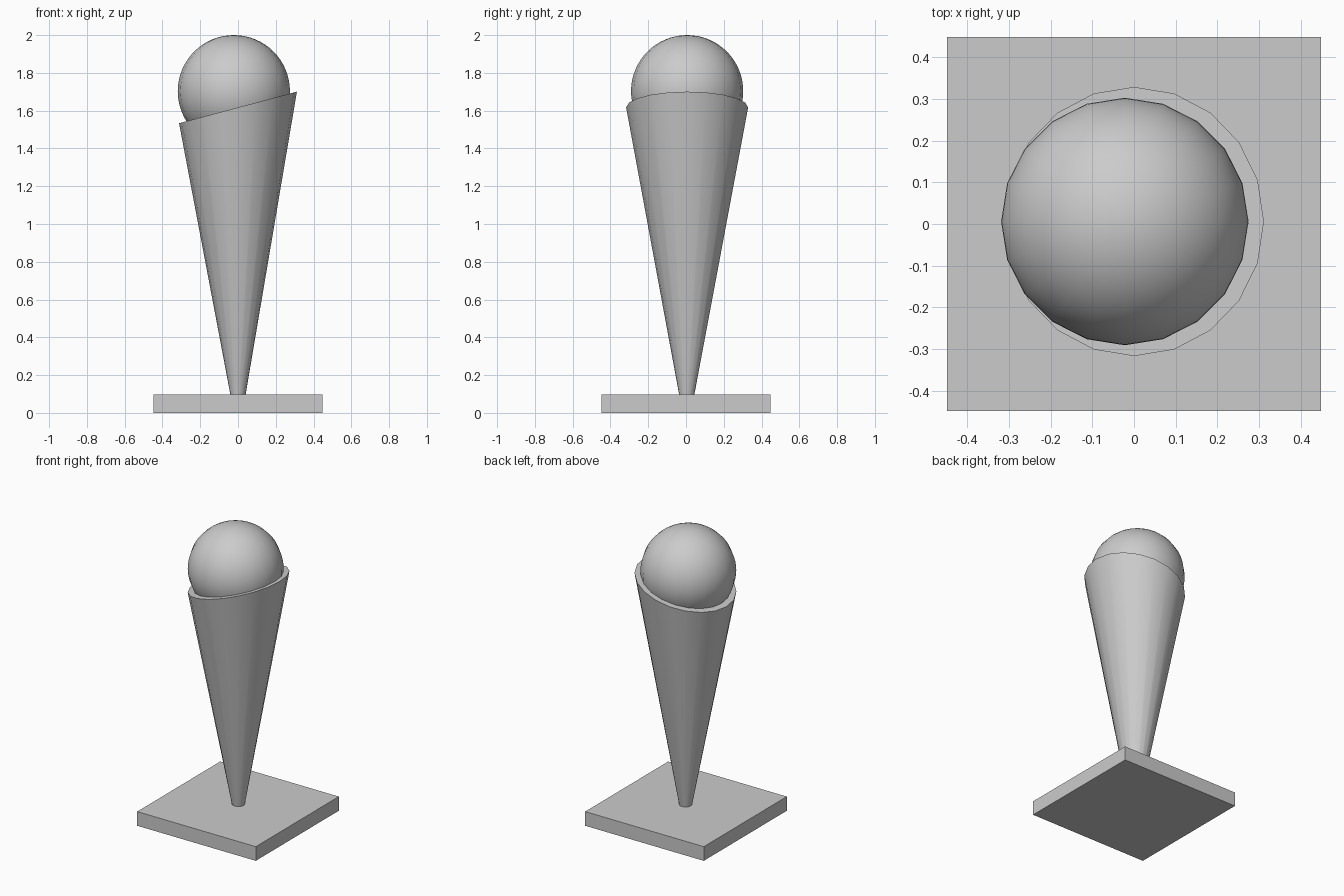
import bpy, bmesh
from math import sin, cos, pi, radians
from mathutils import Matrix, Vector

if "Cube" in bpy.data.objects:
    bpy.data.objects.remove(bpy.data.objects["Cube"])

SIDES = 20
TILT = Matrix.Rotation(radians(-15), 4, 'Y')
RIM_CENTRE = Vector((0, 0.006, 1.617))


def finish(name, bm, smooth=True):
    bmesh.ops.recalc_face_normals(bm, faces=bm.faces)
    mesh = bpy.data.meshes.new(name)
    bm.to_mesh(mesh)
    bm.free()
    obj = bpy.data.objects.new(name, mesh)
    bpy.context.collection.objects.link(obj)
    if smooth:
        bpy.ops.object.select_all(action='DESELECT')
        obj.select_set(True)
        bpy.context.view_layer.objects.active = obj
        bpy.ops.object.shade_smooth_by_angle(angle=radians(35))
    return obj


def ring(bm, radius, centre, rotation=Matrix.Identity(4)):
    angles = [2 * pi * i / SIDES for i in range(SIDES)]
    return [bm.verts.new(rotation @ Vector((radius * cos(a), radius * sin(a), 0)) + centre)
            for a in angles]


# Square base plate
bm = bmesh.new()
bmesh.ops.create_cube(bm, size=1, matrix=Matrix.Translation((0, 0, 0.0485))
                      @ Matrix.Diagonal((0.897, 0.897, 0.097, 1)))
finish("base_plate", bm, smooth=False)

# Tapered handle with a tilted flat top
bm = bmesh.new()
foot = ring(bm, 0.04, Vector((0, 0.004, 0.095)))
rim = ring(bm, 0.323, RIM_CENTRE, TILT)
for i in range(SIDES):
    j = (i + 1) % SIDES
    bm.faces.new((foot[i], foot[j], rim[j], rim[i]))
bm.faces.new(foot)
bm.faces.new(rim)
finish("tapered_cone", bm)

# Ball sunk into the tilted top
bm = bmesh.new()
bmesh.ops.create_uvsphere(bm, u_segments=SIDES, v_segments=32, radius=0.297,
                          matrix=Matrix.Translation((-0.022, 0.006, 1.703)))
finish("ball", bm)
